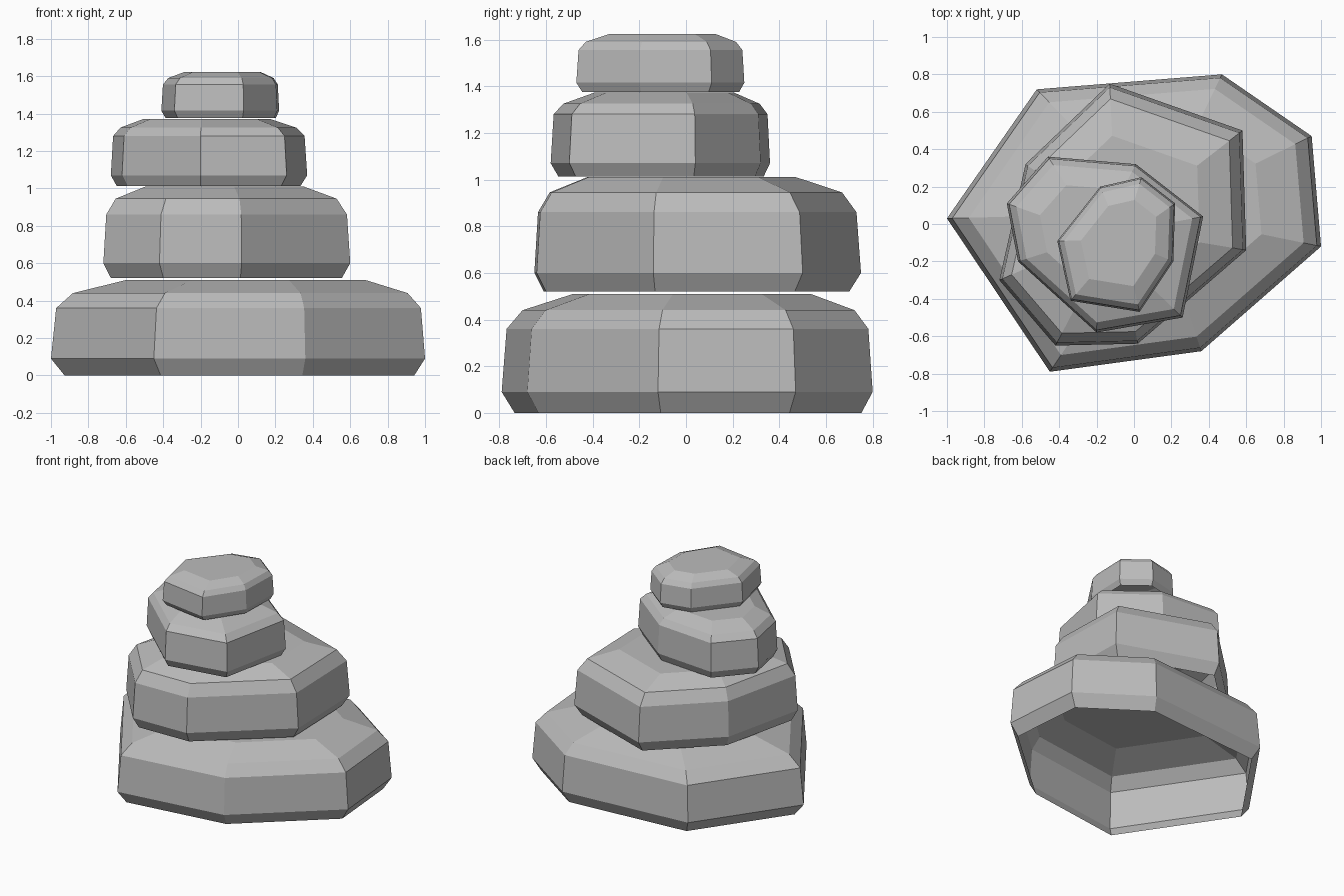
import bpy
import bmesh
from mathutils import Vector

cube = bpy.data.objects.get("Cube")
if cube:
    bpy.data.objects.remove(cube, do_unlink=True)

# One plain stone colour
stone = bpy.data.materials.new("stone_grey")
stone.use_nodes = True
grey = (0.50, 0.50, 0.50, 1)
stone.diffuse_color = grey
stone.node_tree.nodes["Principled BSDF"].inputs["Base Color"].default_value = grey

# Ring scales from the foot to the flat top, shared by every stone
SCALES = (0.935, 1.0, 0.975, 0.895, 0.64)


def make_stone(name, outline, heights):
    """Stack scaled copies of an outline into a bevelled stone, open underneath."""
    points = [Vector((x, y, 0)) for x, y in outline]
    centre = sum(points, Vector()) / len(points)
    bm = bmesh.new()
    rings = []
    for scale, z in zip(SCALES, heights):
        lift = Vector((0, 0, z))
        rings.append([bm.verts.new(centre + (p - centre) * scale + lift) for p in points])
    n = len(points)
    for low, high in zip(rings, rings[1:]):
        for i in range(n):
            j = (i + 1) % n
            bm.faces.new((low[i], low[j], high[j], high[i]))
    bm.faces.new(rings[-1])
    mesh = bpy.data.meshes.new(name)
    bm.to_mesh(mesh)
    bm.free()
    mesh.materials.append(stone)
    obj = bpy.data.objects.new(name, mesh)
    bpy.context.collection.objects.link(obj)


# Outlines run counter-clockwise at the widest ring
make_stone("base_stone",
           [(1, -.12), (.95, .47), (.47, .8), (-.52, .72), (-1, .03), (-.45, -.79), (.36, -.68)],
           (0, .09, .36, .44, .51))
make_stone("lower_middle_stone",
           [(.6, -.14), (.58, .5), (-.13, .75), (-.58, .32), (-.72, -.3), (-.42, -.65), (.02, -.64)],
           (.52, .6, .86, .945, 1.01))
make_stone("upper_middle_stone",
           [(.37, .04), (.01, .32), (-.46, .36), (-.68, .11), (-.62, -.2), (-.2, -.58), (.26, -.5)],
           (1.012, 1.07, 1.28, 1.325, 1.372))
make_stone("top_stone",
           [(.22, .11), (.04, .25), (-.18, .2), (-.41, -.09), (-.34, -.41), (.03, -.47), (.21, -.2)],
           (1.376, 1.415, 1.555, 1.59, 1.623))
